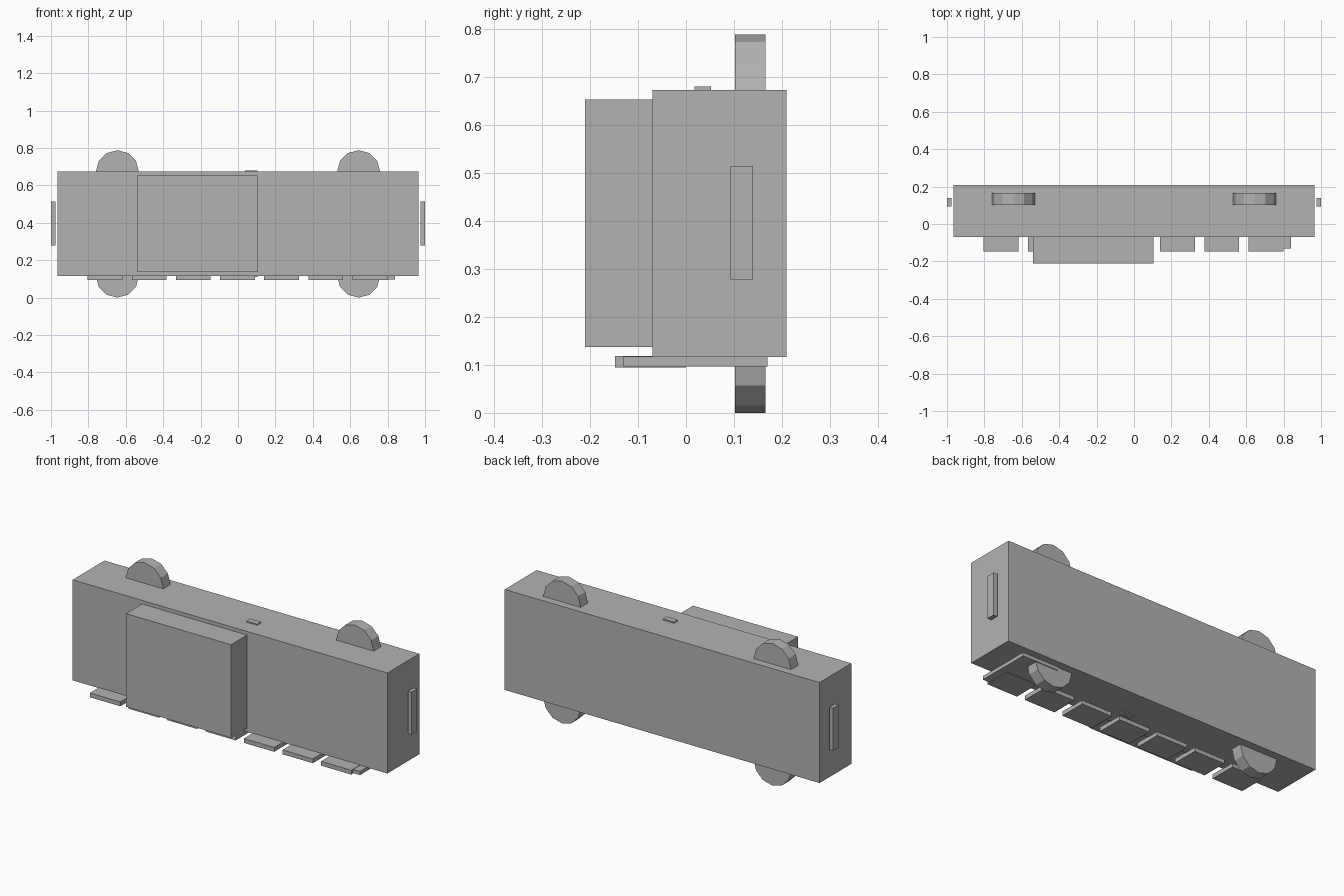
import bpy
import math

cube = bpy.data.objects.get("Cube")
if cube:
    bpy.data.objects.remove(cube, do_unlink=True)

grey = bpy.data.materials.new("plain grey")
grey.use_nodes = True
colour = (0.45, 0.45, 0.45, 1)
grey.diffuse_color = colour
grey.node_tree.nodes["Principled BSDF"].inputs["Base Color"].default_value = colour


def box(name, xs, ys, zs):
    """Flat box between the given limits on each axis."""
    spans = (xs, ys, zs)
    bpy.ops.mesh.primitive_cube_add(size=1, location=[(a + b) / 2 for a, b in spans])
    ob = bpy.context.object
    ob.name = name
    ob.scale = [b - a for a, b in spans]
    bpy.ops.object.transform_apply(location=False, rotation=False, scale=True)
    ob.data.materials.append(grey)
    return ob


def disc(name, x, z):
    """Twelve-sided disc facing front, half sunk into the body."""
    bpy.ops.mesh.primitive_cylinder_add(vertices=12, radius=0.115, depth=0.063,
                                        location=(x, 0.134, z),
                                        rotation=(math.pi / 2, 0, 0))
    ob = bpy.context.object
    ob.name = name
    ob.data.materials.append(grey)


BOTTOM, TOP = 0.116, 0.673

# Main case and the raised front panel
box("body", (-0.965, 0.965), (-0.07, 0.209), (BOTTOM, TOP))
box("front_panel", (-0.54, 0.104), (-0.21, -0.07), (0.137, 0.653))

# Rounded lugs above and below, and a handle beyond each end
for side, label in ((-1, "right"), (1, "left")):
    disc(label + "_top_lug", side * 0.645, TOP)
    disc(label + "_bottom_lug", side * 0.645, 0.115)
    box(label + "_handle", sorted((side * 0.977, side)), (0.093, 0.14), (0.278, 0.514))

# Row of pads under the front edge
for i in range(7):
    x = -0.711 + i * 0.236
    box("pad_%d" % (i + 1), (x - 0.093, x + 0.093), (-0.148, 0), (0.095, 0.119))

# Long plate above the last pad
box("long_plate", (0.62, 0.84), (-0.131, 0.17), (0.097, BOTTOM + 0.001))

# Small tabs on the top and underside
box("top_tab", (0.038, 0.105), (0.018, 0.052), (TOP, TOP + 0.007))
box("bottom_tab", (0.038, 0.105), (0.018, 0.052), (BOTTOM - 0.006, BOTTOM))
